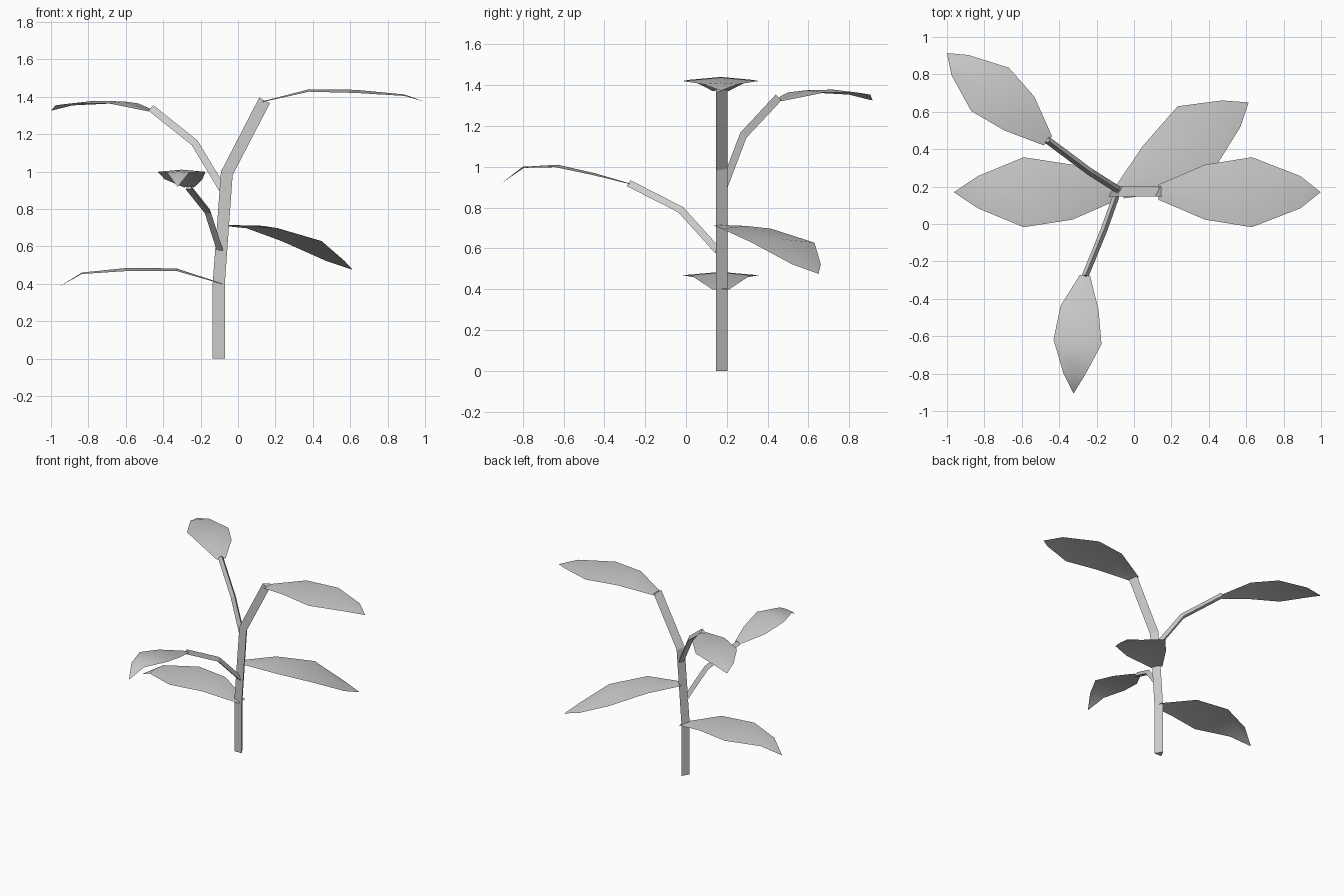
import bpy, bmesh, math
from mathutils import Vector

if "Cube" in bpy.data.objects:
    bpy.data.objects.remove(bpy.data.objects["Cube"])


def finish(bm, name, smooth=False):
    mesh = bpy.data.meshes.new(name)
    bm.to_mesh(mesh)
    bm.free()
    for p in mesh.polygons:
        p.use_smooth = smooth
    obj = bpy.data.objects.new(name, mesh)
    bpy.context.collection.objects.link(obj)
    return obj


def tri_tube(name, path, radius, ref):
    """Three-sided tube along a path; one corner points along ref."""
    pts = [Vector(p) for p in path]
    bm = bmesh.new()
    rings = []
    for i, p in enumerate(pts):
        t_in = (p - pts[max(i - 1, 0)]).normalized()
        t_out = (pts[min(i + 1, len(pts) - 1)] - p).normalized()
        t = (t_in + t_out).normalized()
        u = Vector(ref).cross(t).normalized()
        v = t.cross(u)
        rings.append([bm.verts.new(p + radius * (math.cos(a) * u + math.sin(a) * v))
                      for a in (math.pi / 2 + k * math.tau / 3 for k in range(3))])
    for a, b in zip(rings, rings[1:]):
        for k in range(3):
            n = (k + 1) % 3
            bm.faces.new((a[k], a[n], b[n], b[k]))
    bm.faces.new(rings[0][::-1])
    bm.faces.new(rings[-1])
    return finish(bm, name)


LEAF_HALF_WIDTHS = (0.04, 0.147, 0.187, 0.086)


def leaf(name, midrib, scale=1.0):
    """Arched blade along a midrib, edges slightly lower, closing to a tip."""
    pts = [Vector(p) for p in midrib]
    axis = pts[-1] - pts[0]
    side = Vector((-axis.y, axis.x, 0)).normalized()
    bm = bmesh.new()
    rows = []
    for p, w in zip(pts, LEAF_HALF_WIDTHS):
        drop = Vector((0, 0, -0.09 * w * scale))
        rows.append([bm.verts.new(p + side * w * scale * s + drop * abs(s)) for s in (-1, 0, 1)])
    tip = bm.verts.new(pts[-1])
    for a, b in zip(rows, rows[1:]):
        for k in range(2):
            bm.faces.new((a[k], b[k], b[k + 1], a[k + 1]))
    for k in range(2):
        bm.faces.new((rows[-1][k], tip, rows[-1][k + 1]))
    return finish(bm, name, smooth=True)


# Main stem, bending to the right near the top
tri_tube("stem", [(-0.103, 0.166, 0), (-0.103, 0.166, 0.40),
                  (-0.06, 0.166, 0.99), (0.142, 0.166, 1.38)], 0.0375, (0, 1, 0))

# Leaf stalks
tri_tube("back_left_stalk", [(-0.08, 0.18, 0.90), (-0.23, 0.275, 1.15),
                             (-0.462, 0.448, 1.335)], 0.023, (0, 0, 1))
tri_tube("front_stalk", [(-0.094, 0.155, 0.585), (-0.158, -0.025, 0.785),
                         (-0.262, -0.28, 0.915)], 0.021, (0, 0, 1))

# Leaves
leaf("top_right_leaf", [(0.13, 0.17, 1.375), (0.38, 0.17, 1.44), (0.63, 0.17, 1.437),
                        (0.89, 0.17, 1.412), (0.998, 0.17, 1.373)])
leaf("lower_left_leaf", [(-0.085, 0.17, 0.402), (-0.33, 0.17, 0.482), (-0.59, 0.17, 0.485),
                         (-0.835, 0.17, 0.46), (-0.963, 0.17, 0.38)])
leaf("back_right_leaf", [(-0.075, 0.17, 0.715), (0.13, 0.295, 0.71), (0.34, 0.476, 0.645),
                         (0.52, 0.59, 0.53), (0.613, 0.65, 0.475)])
leaf("back_left_leaf", [(-0.46, 0.445, 1.325), (-0.612, 0.59, 1.375), (-0.77, 0.72, 1.378),
                        (-0.93, 0.85, 1.36), (-1.0, 0.914, 1.325)], 0.82)
leaf("front_leaf", [(-0.262, -0.275, 0.918), (-0.291, -0.445, 0.968), (-0.302, -0.63, 1.01),
                    (-0.32, -0.8, 1.0), (-0.323, -0.906, 0.918)], 0.69)
